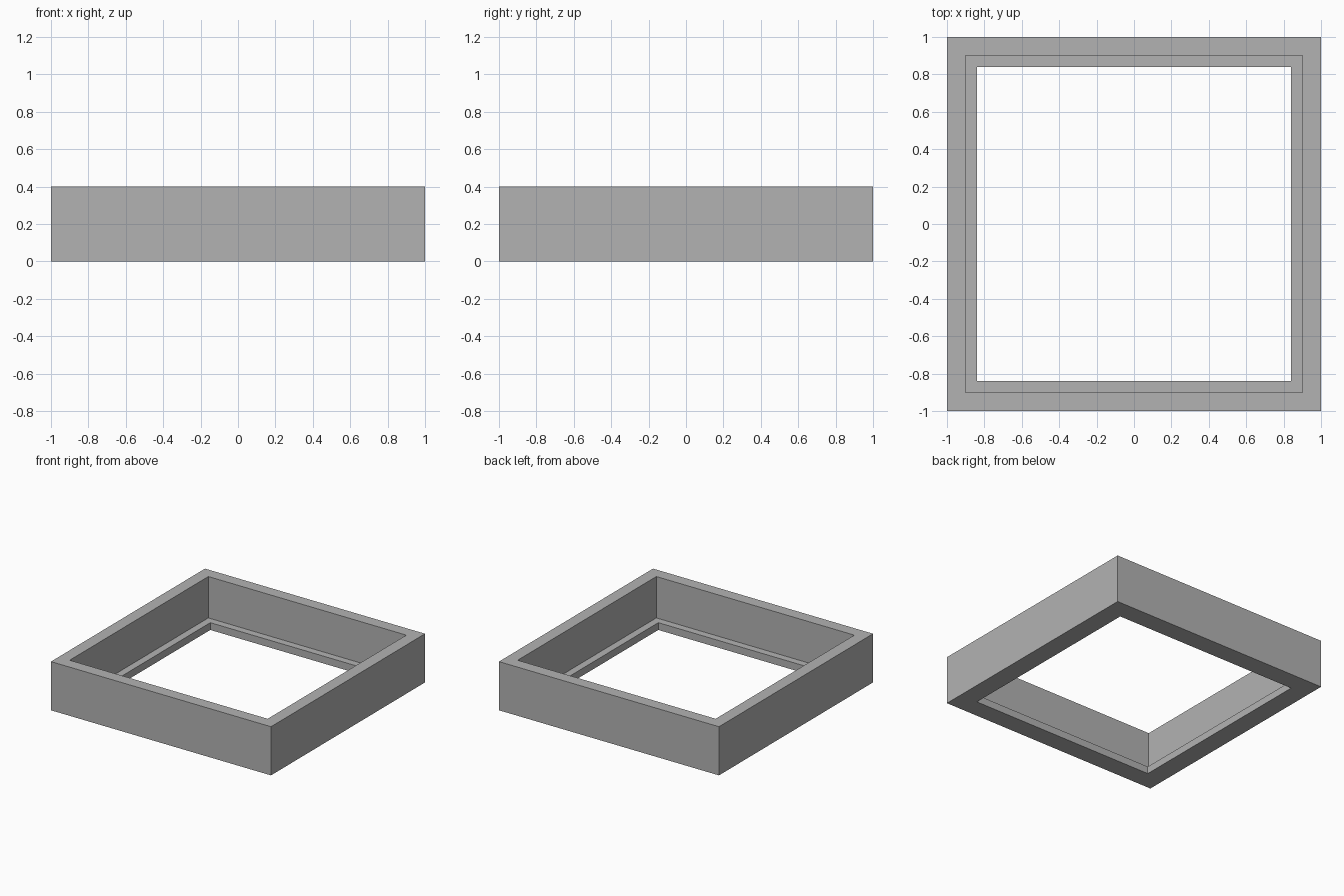
import bpy

if "Cube" in bpy.data.objects:
    bpy.data.objects.remove(bpy.data.objects["Cube"], do_unlink=True)

grey = bpy.data.materials.new("plain_grey")
grey.use_nodes = True
colour = (0.45, 0.45, 0.45, 1)
grey.diffuse_color = colour
grey.node_tree.nodes["Principled BSDF"].inputs["Base Color"].default_value = colour

# Wall and ledge cross-section: (half width of the square loop, height)
HEIGHT, LEDGE = 0.4, 0.06
profile = [(1, 0), (1, HEIGHT), (0.9, HEIGHT), (0.9, LEDGE), (0.84, LEDGE), (0.84, 0)]
corners = [(-1, -1), (1, -1), (1, 1), (-1, 1)]

# Sweep the closed profile around the four mitred corners
n = len(profile)
verts = [(sx * r, sy * r, z) for sx, sy in corners for r, z in profile]
faces = []
for c in range(4):
    d = (c + 1) % 4
    for i in range(n):
        j = (i + 1) % n
        faces.append((c * n + i, d * n + i, d * n + j, c * n + j))

mesh = bpy.data.meshes.new("square_frame")
mesh.from_pydata(verts, [], faces)
mesh.materials.append(grey)
mesh.update()
frame = bpy.data.objects.new("square_frame", mesh)
bpy.context.collection.objects.link(frame)
